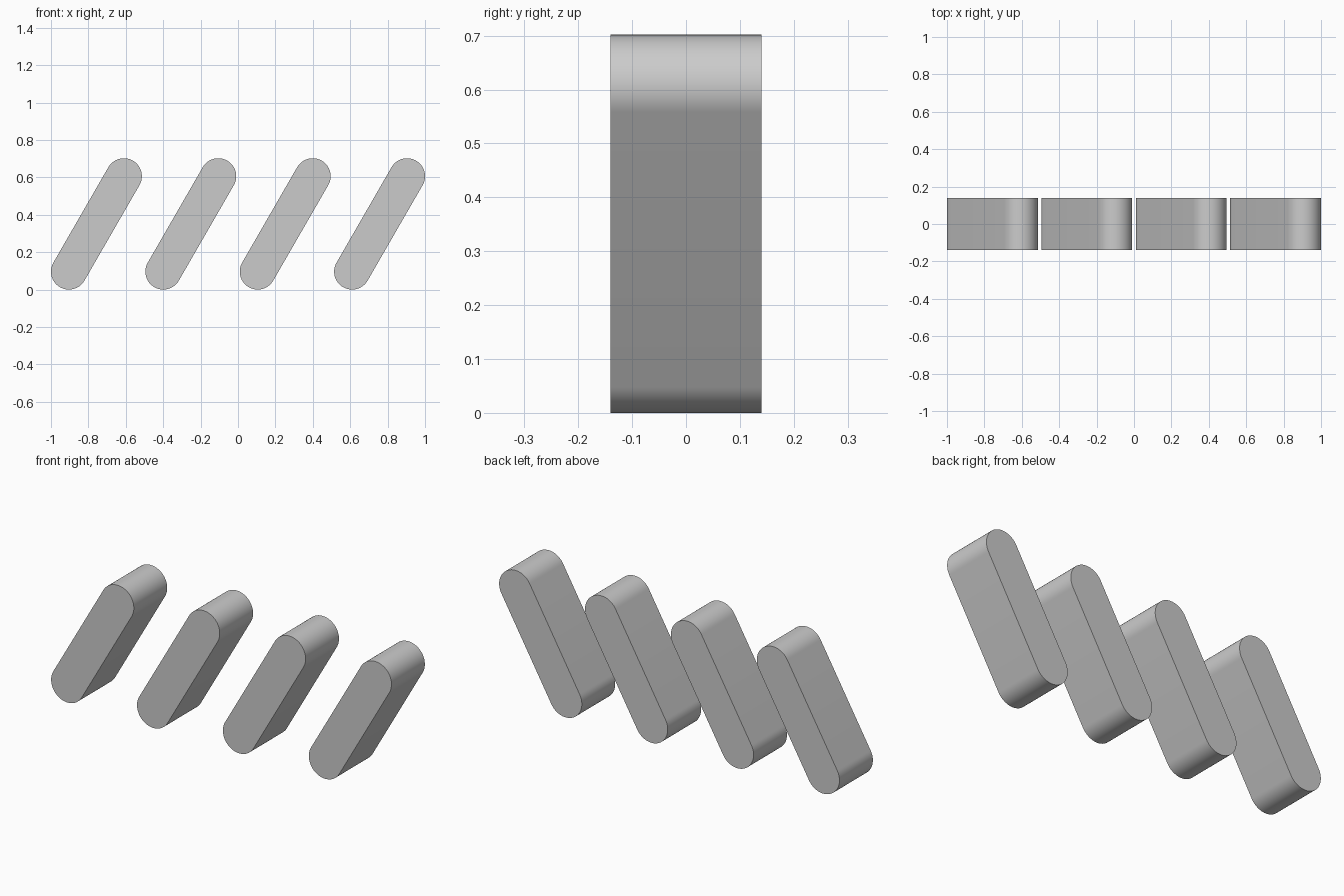
import bpy
import bmesh
from math import pi, cos, sin, atan2

if "Cube" in bpy.data.objects:
    bpy.data.objects.remove(bpy.data.objects["Cube"], do_unlink=True)

# Bar dimensions
RADIUS = 0.096
RUN, RISE = 0.294, 0.51      # offset between the two end centres
HALF_DEPTH = 0.14
COUNT = 4
WIDTH = RUN + 2 * RADIUS
PITCH = (2 - WIDTH) / (COUNT - 1)
ARC_STEPS = 32

# Plain grey
grey = bpy.data.materials.new("grey")
grey.use_nodes = True
colour = (0.6, 0.6, 0.6, 1)
grey.diffuse_color = colour
grey.node_tree.nodes["Principled BSDF"].inputs["Base Color"].default_value = colour


def stadium_profile():
    """Slanted slot outline: a half circle around each end centre."""
    tilt = atan2(RISE, RUN)
    points = []
    for side, start in ((1, tilt - pi / 2), (-1, tilt + pi / 2)):
        for i in range(ARC_STEPS + 1):
            a = start + pi * i / ARC_STEPS
            points.append((side * RUN / 2 + RADIUS * cos(a),
                           side * RISE / 2 + RADIUS * sin(a)))
    return points


# Slanted bar: outline extruded front to back
bm = bmesh.new()
front = bm.faces.new([bm.verts.new((x, -HALF_DEPTH, z)) for x, z in stadium_profile()])
result = bmesh.ops.extrude_face_region(bm, geom=[front], use_keep_orig=True)
back = [v for v in result["geom"] if isinstance(v, bmesh.types.BMVert)]
bmesh.ops.translate(bm, verts=back, vec=(0, 2 * HALF_DEPTH, 0))
bmesh.ops.recalc_face_normals(bm, faces=bm.faces)
mesh = bpy.data.meshes.new("slanted_bar")
bm.to_mesh(mesh)
bm.free()
mesh.materials.append(grey)

# Row of identical bars
bars = []
for i in range(COUNT):
    bar = bpy.data.objects.new(f"slanted_bar_{i + 1}", mesh)
    bar.location = (-1 + WIDTH / 2 + i * PITCH, 0, RISE / 2 + RADIUS)
    bpy.context.collection.objects.link(bar)
    bars.append(bar)

# Smooth round ends, sharp rims
bpy.ops.object.select_all(action="DESELECT")
bars[0].select_set(True)
bpy.context.view_layer.objects.active = bars[0]
bpy.ops.object.shade_smooth_by_angle(angle=pi / 6)
